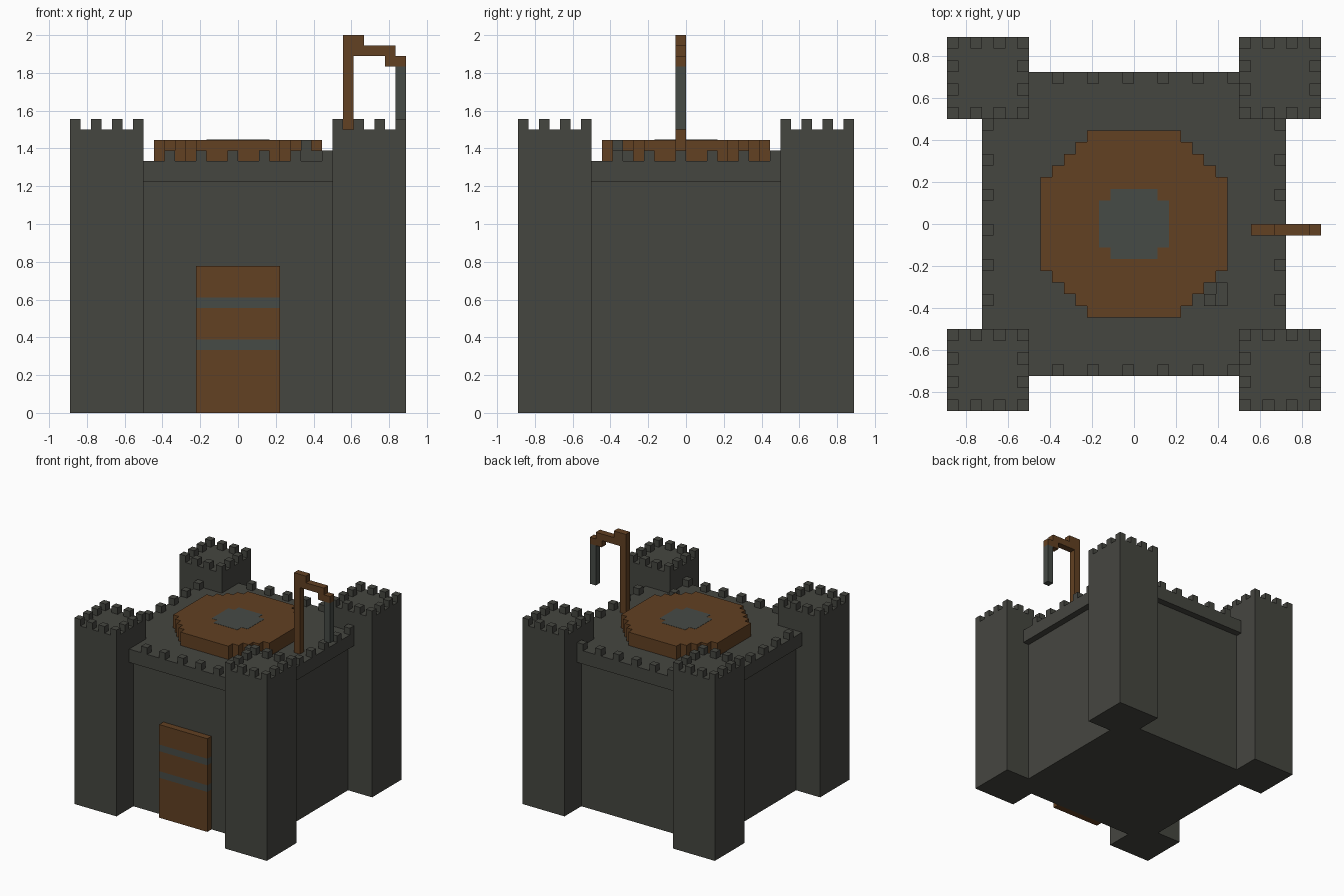
import bpy
import bmesh

if "Cube" in bpy.data.objects:
    bpy.data.objects.remove(bpy.data.objects["Cube"], do_unlink=True)

U = 1 / 18  # one block


def material(name, rgb):
    m = bpy.data.materials.new(name)
    m.use_nodes = True
    m.diffuse_color = (*rgb, 1)
    bsdf = m.node_tree.nodes["Principled BSDF"]
    bsdf.inputs["Base Color"].default_value = (*rgb, 1)
    bsdf.inputs["Roughness"].default_value = 0.9
    return m


stone = material("dark stone", (0.060, 0.061, 0.051))
wood = material("brown wood", (0.122, 0.052, 0.016))
iron = material("grey iron", (0.062, 0.070, 0.062))


def finish(bm, name, mat):
    bmesh.ops.recalc_face_normals(bm, faces=bm.faces)
    mesh = bpy.data.meshes.new(name)
    bm.to_mesh(mesh)
    bm.free()
    mesh.materials.append(mat)
    obj = bpy.data.objects.new(name, mesh)
    bpy.context.collection.objects.link(obj)
    return obj


def blocks(name, mat, boxes):
    """Boxes given as (x range, y range, z range) in block units."""
    bm = bmesh.new()
    for ranges in boxes:
        verts = bmesh.ops.create_cube(bm, size=1)["verts"]
        for v in verts:
            v.co = [(lo + (c + 0.5) * (hi - lo)) * U for c, (lo, hi) in zip(v.co, ranges)]
    return finish(bm, name, mat)


def stepped_disc(name, mat, quarter, z0, z1):
    """Extrude an outline made from one stepped quarter turned four times."""
    points, part = [], quarter
    for _ in range(4):
        points += part
        part = [(-y, x) for x, y in part]
    bm = bmesh.new()
    face = bm.faces.new([bm.verts.new((x * U, y * U, z0 * U)) for x, y in points])
    top = bmesh.ops.extrude_face_region(bm, geom=[face])["geom"]
    moved = [v for v in top if isinstance(v, bmesh.types.BMVert)]
    bmesh.ops.translate(bm, verts=moved, vec=(0, 0, (z1 - z0) * U))
    return finish(bm, name, mat)


def unit(a):
    return (a, a + 1)


# Keep and its overhanging roof platform
blocks("keep_body", stone, [((-12, 12), (-12, 12), (0, 22))])
blocks("roof_platform", stone, [((-13, 13), (-13, 13), (22, 24))])

# Platform battlements on all four edges
edge = []
for a in range(-7, 9, 3):
    for side in (-13, 12):
        edge.append((unit(a), unit(side), (24, 25)))
        edge.append((unit(side), unit(a), (24, 25)))
blocks("roof_battlements", stone, edge)

# Corner towers with crenellated rims
for x, side in ((-16, "right"), (9, "left")):
    for y, end in ((-16, "front"), (9, "back")):
        blocks(f"{end}_{side}_tower", stone, [((x, x + 7), (y, y + 7), (0, 27))])
        rim = [(unit(x + i), unit(y + j), (27, 28))
               for i in range(0, 7, 2) for j in range(0, 7, 2)
               if i in (0, 6) or j in (0, 6)]
        blocks(f"{end}_{side}_tower_battlements", stone, rim)

# Door: wooden planks separated by iron bands
planks = [(0, 6), (7, 10), (11, 14)]
bands = [(6, 7), (10, 11)]
blocks("door_planks", wood, [((-4, 4), (-13, -12), z) for z in planks])
blocks("door_bands", iron, [((-4, 4), (-13, -12), z) for z in bands])

# Round wooden deck with a flush iron hub
deck = [(8, 4)]
for i in range(4):
    deck += [(7 - i, 4 + i), (7 - i, 5 + i)]
stepped_disc("roof_deck", wood, deck, 24, 26)
stepped_disc("deck_hub", iron, [(3, 2), (2, 2), (2, 3)], 25.95, 26.03)

# Small stack of stones beside the deck
blocks("stone_stack", stone, [
    (unit(6), unit(-7), (24, 26)),
    (unit(7), unit(-7), (24, 25)),
    (unit(7), unit(-6), (24, 25)),
])

# Crane: post, stepped arm and hanging chain
row = (-1, 0)
blocks("crane_post", wood, [((10, 11), row, (24, 35))])
blocks("crane_arm", wood, [
    ((10, 12), row, (35, 36)),
    ((11, 15), row, (34, 35)),
    ((14, 16), row, (33, 34)),
])
blocks("crane_chain", iron, [((15, 16), row, (27, 33))])
